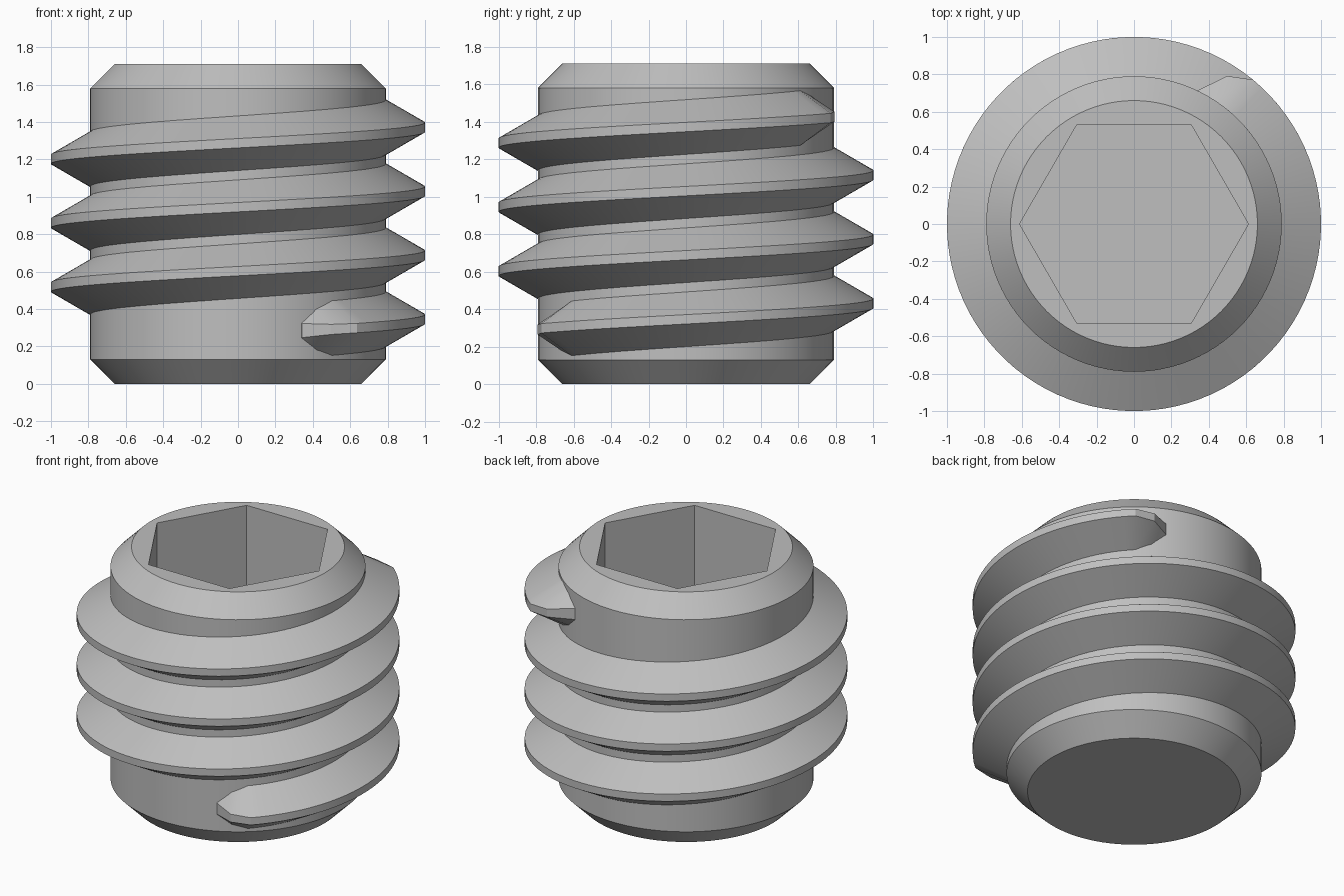
import bpy, bmesh, math

cube = bpy.data.objects.get("Cube")
if cube:
    bpy.data.objects.remove(cube, do_unlink=True)

SEG = 96            # sides around the screw
CORE = 0.79         # core radius
HEIGHT = 1.71
PITCH = 0.342

steel = bpy.data.materials.new("grey_steel")
steel.use_nodes = True
colour = (0.52, 0.52, 0.52, 1)
steel.diffuse_color = colour
steel.node_tree.nodes["Principled BSDF"].inputs["Base Color"].default_value = colour


def loft(name, rings, closed_ring):
    """Skin a list of equal-length point rings and cap both ends."""
    bm = bmesh.new()
    loops = [[bm.verts.new(p) for p in ring] for ring in rings]
    n = len(loops[0])
    for a, b in zip(loops, loops[1:]):
        for i in range(n):
            j = (i + 1) % n
            bm.faces.new((a[i], a[j], b[j], b[i]))
    bm.faces.new(loops[0])
    bm.faces.new(loops[-1])
    bmesh.ops.recalc_face_normals(bm, faces=bm.faces)
    mesh = bpy.data.meshes.new(name)
    bm.to_mesh(mesh)
    bm.free()
    mesh.materials.append(steel)
    obj = bpy.data.objects.new(name, mesh)
    bpy.context.collection.objects.link(obj)
    bpy.ops.object.select_all(action='DESELECT')
    obj.select_set(True)
    bpy.context.view_layer.objects.active = obj
    bpy.ops.object.shade_smooth_by_angle(angle=math.radians(25))
    return obj


def polar(r, angle, z):
    return (r * math.cos(angle), r * math.sin(angle), z)


def circle(r, z):
    return [polar(r, math.tau * i / SEG, z) for i in range(SEG)]


def hexagon(apothem, z):
    ring = []
    for i in range(SEG):
        a = math.tau * i / SEG
        off = a % (math.pi / 3) - math.pi / 6
        if i % (SEG // 6) == 0:
            off = math.pi / 6
        ring.append(polar(apothem / math.cos(off), a, z))
    return ring


# Core: chamfered cylinder running over the top rim and down into the hex socket
loft("screw_body", [
    circle(0.66, 0), circle(CORE, 0.13),
    circle(CORE, HEIGHT - 0.13), circle(0.66, HEIGHT),
    hexagon(0.53, HEIGHT), hexagon(0.53, HEIGHT - 0.85),
], True)


def thread_section(degrees, crest_r, root_half, crest_half):
    """Trapezoid section of the thread at one angle, rooted inside the core."""
    a = math.radians(degrees)
    z = 0.346 + PITCH * degrees / 360
    half = [(0.72, root_half), (CORE, root_half), (crest_r, crest_half)]
    return ([polar(r, a, z - h) for r, h in half] +
            [polar(r, a, z + h) for r, h in reversed(half)])


# Thread: full-size helix with a short taper at each end
START, END = -50.5, 3 * 360 + 50.5
taper = [(14, CORE + 0.002, 0.04, 0.038), (7.3, 0.935, 0.11, 0.027)]
steps = 315
sections = [thread_section(START - d, *s) for d, *s in taper]
sections += [thread_section(START + (END - START) * i / steps, 1.0, 0.146, 0.025)
             for i in range(steps + 1)]
sections += [thread_section(END + d, *s) for d, *s in reversed(taper)]
loft("screw_thread", sections, True)
